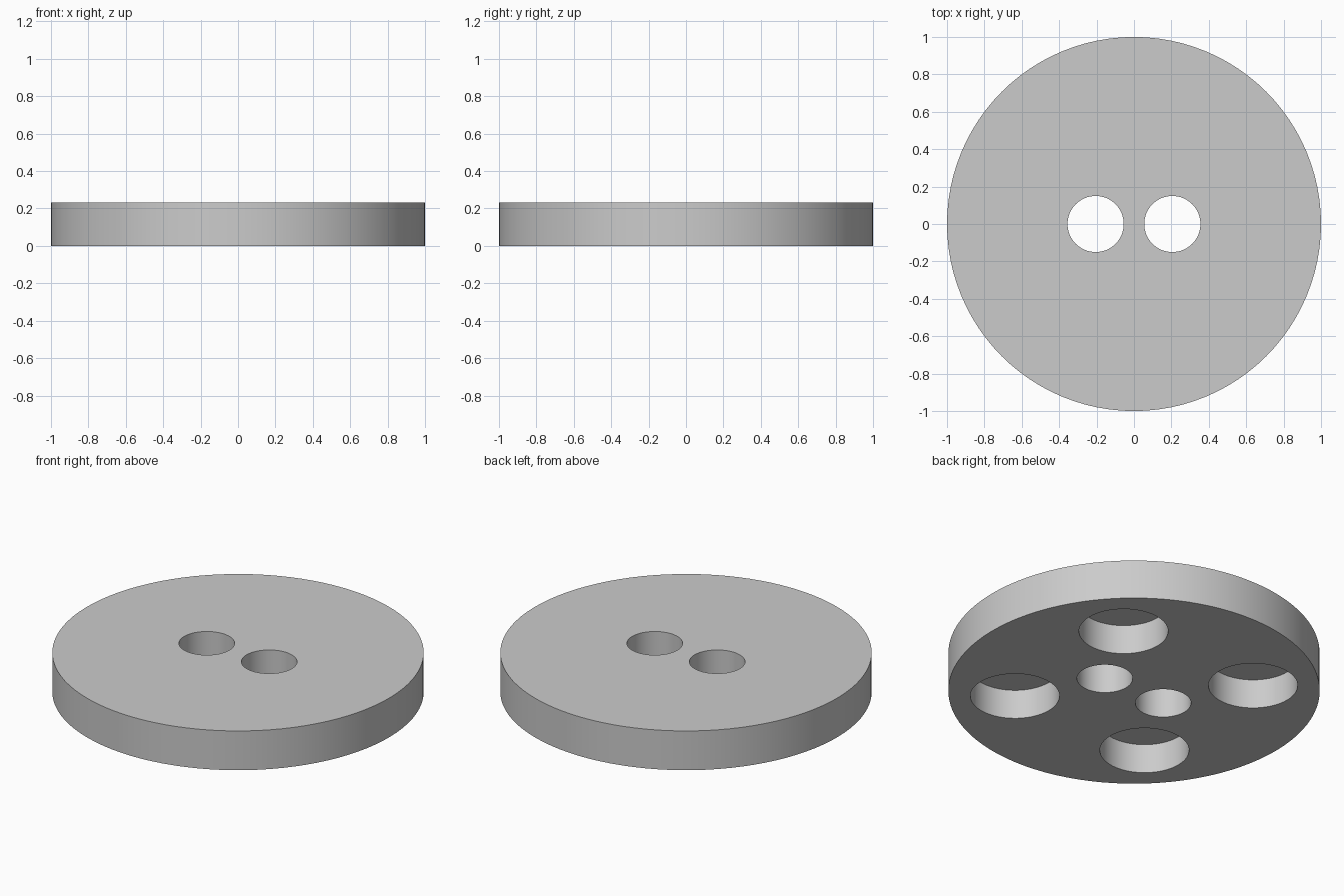
import bpy
from math import radians

cube = bpy.data.objects.get("Cube")
if cube:
    bpy.data.objects.remove(cube, do_unlink=True)

RADIUS, THICKNESS = 1.0, 0.233
HOLE_RADIUS, HOLE_X = 0.15, 0.205
POCKET_RADIUS, POCKET_OFFSET, POCKET_DEPTH = 0.24, 0.455, 0.174

# Plain grey finish
grey = bpy.data.materials.new("light grey")
grey.use_nodes = True
colour = (0.6, 0.6, 0.6, 1)
grey.diffuse_color = colour
grey.node_tree.nodes["Principled BSDF"].inputs["Base Color"].default_value = colour


def cylinder(name, radius, x, y, bottom, top, sides):
    bpy.ops.mesh.primitive_cylinder_add(
        vertices=sides, radius=radius, depth=top - bottom,
        location=(x, y, (bottom + top) / 2))
    obj = bpy.context.object
    obj.name = name
    obj.data.materials.append(grey)
    return obj


def cut(body, cutter):
    cutter.hide_render = True
    mod = body.modifiers.new(cutter.name, "BOOLEAN")
    mod.operation = "DIFFERENCE"
    mod.solver = "EXACT"
    mod.object = cutter
    bpy.context.view_layer.objects.active = body
    bpy.ops.object.modifier_apply(modifier=mod.name)
    bpy.data.objects.remove(cutter, do_unlink=True)


# Round plate
disc = cylinder("disc", RADIUS, 0, 0, 0, THICKNESS, 96)

for sx in (-1, 1):
    # Through holes beside the centre
    cut(disc, cylinder("through_hole", HOLE_RADIUS, sx * HOLE_X, 0,
                       -0.1, THICKNESS + 0.1, 64))
    # Blind round pockets in the underside
    for sy in (-1, 1):
        cut(disc, cylinder("underside_pocket", POCKET_RADIUS,
                           sx * POCKET_OFFSET, sy * POCKET_OFFSET,
                           -0.1, POCKET_DEPTH, 64))

# Smooth walls with crisp rims
bpy.ops.object.select_all(action="DESELECT")
disc.select_set(True)
bpy.context.view_layer.objects.active = disc
bpy.ops.object.shade_smooth_by_angle(angle=radians(30))
